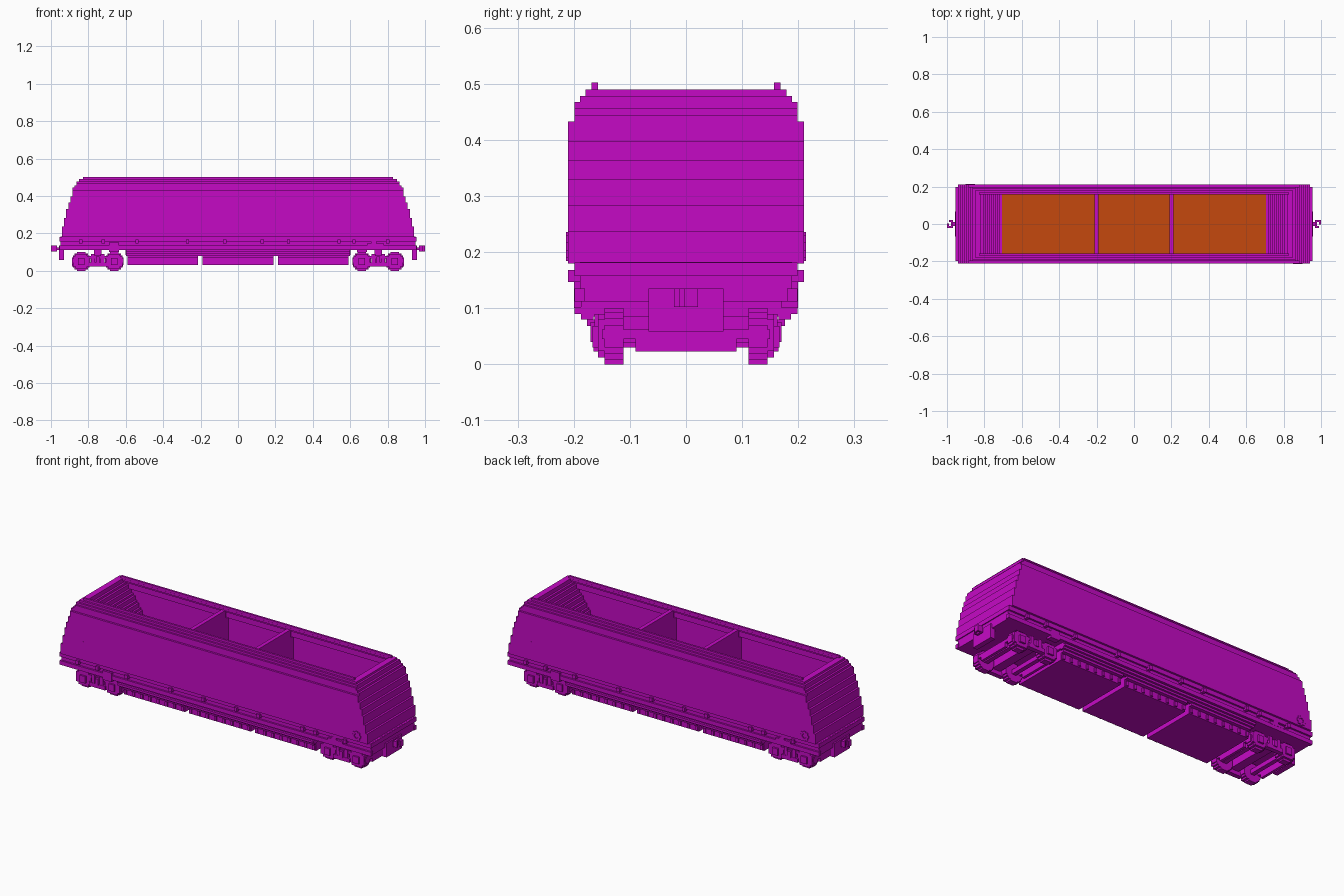
import bpy, bmesh, math

if "Cube" in bpy.data.objects:
    bpy.data.objects.remove(bpy.data.objects["Cube"], do_unlink=True)

V = 0.0112  # size of one block step


def material(name, rgb):
    m = bpy.data.materials.new(name)
    m.use_nodes = True
    m.diffuse_color = (*rgb, 1)
    m.node_tree.nodes["Principled BSDF"].inputs["Base Color"].default_value = (*rgb, 1)
    return m


MAGENTA = material("magenta", (0.56, 0.003, 0.56))
ORANGE = material("orange", (0.56, 0.065, 0.004))


def boxes(name, items, mat=MAGENTA):
    """One object from boxes given as (x0, x1, y0, y1, z0, z1)."""
    bm = bmesh.new()
    for x0, x1, y0, y1, z0, z1 in items:
        vs = bmesh.ops.create_cube(bm, size=1)["verts"]
        for v in vs:
            v.co.x = x0 if v.co.x < 0 else x1
            v.co.y = y0 if v.co.y < 0 else y1
            v.co.z = z0 if v.co.z < 0 else z1
    mesh = bpy.data.meshes.new(name)
    bm.to_mesh(mesh)
    bm.free()
    mesh.materials.append(mat)
    ob = bpy.data.objects.new(name, mesh)
    bpy.context.collection.objects.link(ob)
    return ob


def turn(items):
    """Items plus their copies turned half a turn about z."""
    return items + [(-b, -a, -d, -c, e, f) for a, b, c, d, e, f in items]


def sides(items):
    """Items plus their mirror images across y."""
    return items + [(a, b, -d, -c, e, f) for a, b, c, d, e, f in items]


def ends(items):
    """Items plus their mirror images across x."""
    return items + [(-b, -a, c, d, e, f) for a, b, c, d, e, f in items]


def lerp(points, z):
    for (z0, a), (z1, b) in zip(points, points[1:]):
        if z <= z1:
            return a + (b - a) * max(0, z - z0) / (z1 - z0)
    return points[-1][1]


END = [(0.19, 0.945), (0.30, 0.92), (0.44, 0.88), (0.47, 0.86), (0.50, 0.83)]
FLOOR, TOP = 0.30, 0.49


def end_x(z):
    return round(lerp(END, z) / V) * V


def half_y(z):
    return 0.21 if z < 0.435 else 0.199 if z < 0.468 else 0.189 if z < 0.479 else 0.179


# Stepped hopper shell
side_walls, end_walls, base = [], [], []
n = 27
for i in range(n):
    z0 = 0.18 + (TOP - 0.18) * i / n
    z1 = 0.18 + (TOP - 0.18) * (i + 1) / n
    zm = (z0 + z1) / 2
    ox, oy = end_x(zm), half_y(zm)
    if z1 < FLOOR:
        base.append((-ox, ox, -oy, oy, z0, z1))
        continue
    iy = oy - 2 * V
    side_walls += sides([(-ox, ox, iy, oy, z0, z1)])
    ix = 0.705 + round((0.825 - 0.705) * max(0, zm - FLOOR) / (TOP - FLOOR) / V) * V
    end_walls += ends([(min(ix, ox - V), ox, -iy, iy, z0, z1)])
boxes("hopper_base", base)
boxes("hopper_sides", side_walls)
boxes("hopper_sloped_ends", end_walls)
boxes("top_rim", sides([(-0.83, 0.83, 0.157, 0.168, TOP - V, 0.502)]))
boxes("hopper_dividers", ends([(0.189, 0.211, -0.187, 0.187, FLOOR - V, 0.435),
                               (0.189, 0.211, -0.165, 0.165, 0.43, 0.48)]))

# Floors of the three bays
boxes("bay_floors", [(a, b, -0.187, 0.187, FLOOR - 0.012, FLOOR)
                     for a, b in ((-0.71, -0.211), (-0.189, 0.189), (0.211, 0.71))], ORANGE)

# Underframe, ledges and sill rails
boxes("underframe", [(-0.95, 0.95, -0.189, 0.189, 0.112, 0.182),
                     (-0.955, 0.955, -0.199, 0.199, 0.157, 0.181)])
boxes("sill_rails", sides([(-0.955, 0.955, 0.18, 0.199, 0.112, 0.135),
                           (-0.60, 0.60, 0.187, 0.199, 0.09, 0.102),
                           (-0.60, 0.60, 0.165, 0.187, 0.08, 0.115)]))
pegs = [-0.84, -0.72, -0.54, -0.27, -0.07, 0.13, 0.27, 0.54, 0.62, 0.80]
boxes("ledge_pegs", turn([(x - 0.009, x + 0.009, -0.21, -0.18, 0.147, 0.168) for x in pegs]))
boxes("side_equipment", turn([(-0.69, -0.635, -0.20, -0.17, 0.10, 0.15),
                              (0.69, 0.78, -0.20, -0.18, 0.132, 0.147),
                              (0.71, 0.74, -0.20, -0.18, 0.145, 0.16)]))

# Hand brake wheels, square-stepped rings
ring = []
for k in range(8):
    a = math.tau * k / 8
    x, z = 0.875 + 0.019 * math.cos(a), 0.21 + 0.019 * math.sin(a)
    ring.append((x - 0.007, x + 0.007, -0.214, -0.20, z - 0.007, z + 0.007))
boxes("brake_wheels", turn(ring))

# Discharge chutes with side ribs
chutes, ribs = [], []
for a, b in ((-0.59, -0.215), (-0.19, 0.19), (0.215, 0.59)):
    chutes += [(a, b, -0.157, 0.157, 0.03, 0.085), (a - V, b + V, -0.165, 0.165, 0.085, 0.115)]
    for k in range(8):
        x = a + 0.012 + (b - a - 0.024) * k / 7
        ribs.append((x - 0.007, x + 0.007, 0.15, 0.165, 0.035, 0.06))
    ribs.append((a, b, 0.15, 0.176, 0.068, 0.08))
boxes("discharge_chutes", chutes)
boxes("chute_ribs", sides(ribs))

# Bogies: stepped wheels, axles, side frames and cross beams
WHEELS = (0.662, 0.838)
wheels, frames, beams = [], [], []
for x in WHEELS:
    for w, h in ((0.022, 0.05), (0.036, 0.042), (0.045, 0.032), (0.05, 0.02)):
        wheels.append((x - w, x + w, 0.111, 0.145, 0.05 - h, 0.05 + h))
    beams.append((x - 0.012, x + 0.012, -0.12, 0.12, 0.038, 0.062))
    frames += [(x - 0.045, x + 0.045, 0.14, 0.157, 0.024, 0.08),
               (x - 0.032, x + 0.032, 0.14, 0.157, 0.012, 0.09),
               (x - 0.017, x + 0.017, 0.15, 0.167, 0.03, 0.068)]
frames += [(0.62, 0.88, 0.145, 0.157, 0.066, 0.08), (0.70, 0.80, 0.14, 0.165, 0.023, 0.045),
           (0.715, 0.735, 0.14, 0.163, 0.04, 0.09), (0.765, 0.785, 0.14, 0.163, 0.04, 0.09),
           (0.74, 0.76, 0.14, 0.17, 0.04, 0.075)]
beams += [(0.725, 0.775, -0.15, 0.15, 0.045, 0.085), (0.73, 0.77, -0.04, 0.04, 0.08, 0.115)]
for x in (0.615, 0.872):
    beams += [(x, x + 0.015, -0.15, 0.15, 0.045, 0.062), (x, x + 0.015, -0.09, 0.09, 0.023, 0.058)]
boxes("wheels", ends(sides(wheels)))
boxes("bogie_frames", ends(sides(frames)))
boxes("bogie_beams", ends(beams))

# Buffer plates and hooked couplers
boxes("buffer_plates", ends([(0.93, 0.958, -0.067, 0.067, 0.058, 0.135)]))
boxes("couplers", turn([(0.95, 0.978, -0.01, 0.01, 0.11, 0.125),
                        (0.967, 0.978, -0.021, 0.021, 0.102, 0.135),
                        (0.975, 1.0, 0.011, 0.021, 0.102, 0.135),
                        (0.975, 0.99, -0.021, -0.011, 0.102, 0.135),
                        (0.99, 1.0, -0.004, 0.014, 0.102, 0.135)]))
